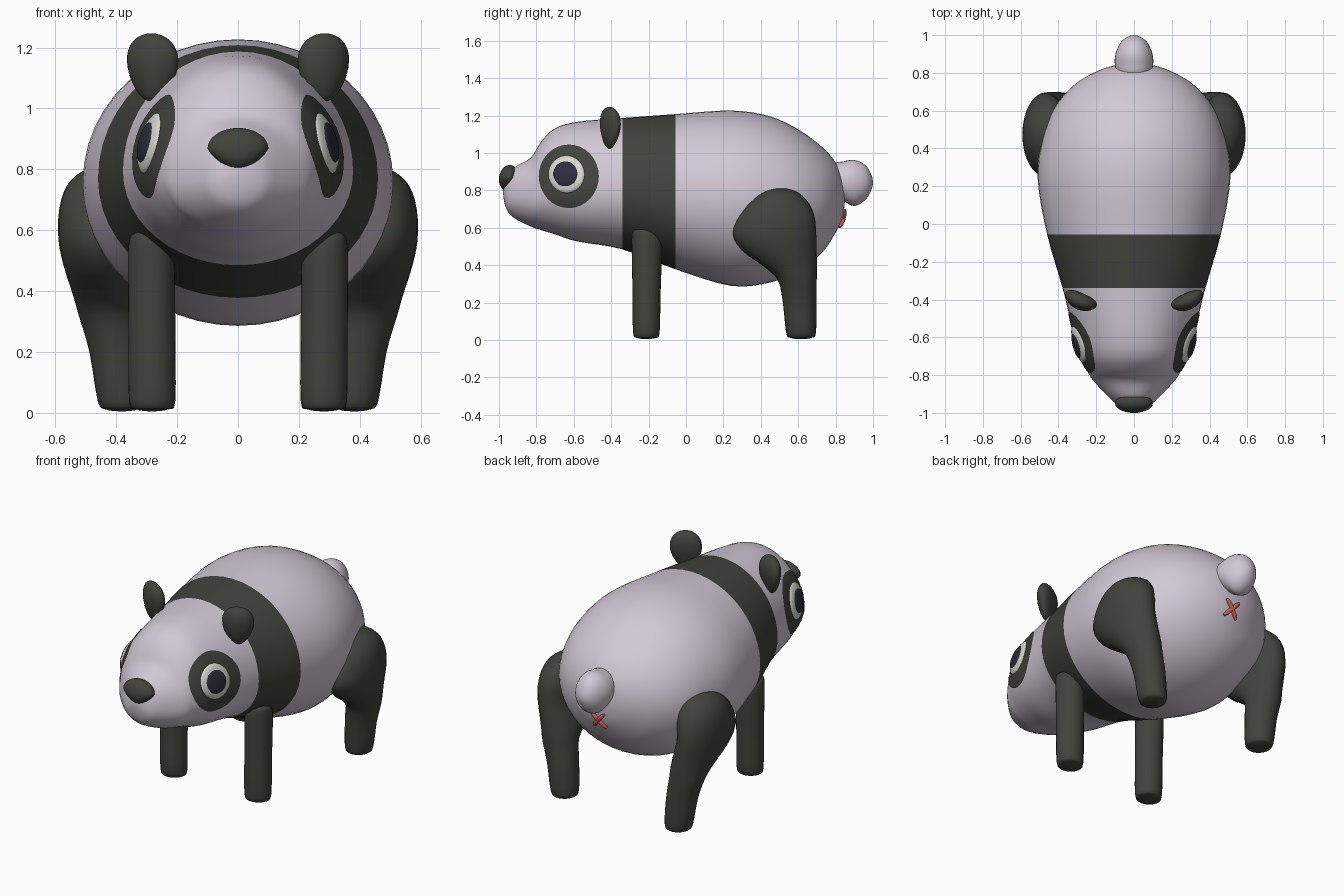
import bpy, bmesh, math
from mathutils import Vector
from mathutils.bvhtree import BVHTree

if "Cube" in bpy.data.objects:
    bpy.data.objects.remove(bpy.data.objects["Cube"])


def material(name, r, g, b):
    m = bpy.data.materials.new(name)
    m.diffuse_color = (r, g, b, 1)
    m.use_nodes = True
    m.node_tree.nodes["Principled BSDF"].inputs["Base Color"].default_value = m.diffuse_color
    return m


PALE = material("pale_lilac", 0.64, 0.58, 0.67)
DARK = material("charcoal", 0.055, 0.056, 0.047)
WHITE = material("eye_white", 0.70, 0.70, 0.64)
NAVY = material("pupil_navy", 0.026, 0.026, 0.048)
RED = material("red", 0.60, 0.12, 0.10)


def finish(name, bm, *mats, recalc=True):
    if recalc:
        bmesh.ops.recalc_face_normals(bm, faces=bm.faces)
    for f in bm.faces:
        f.smooth = True
    me = bpy.data.meshes.new(name)
    bm.to_mesh(me)
    bm.free()
    for m in mats:
        me.materials.append(m)
    ob = bpy.data.objects.new(name, me)
    bpy.context.collection.objects.link(ob)
    return ob


def spline(rows, steps):
    """Smooth rows (t, a0, a1, b0, b1); the ends close as rounded poles."""
    def mirror(r):
        return (r[0], r[2], r[1], r[4], r[3])
    p = [mirror(rows[1])] + rows + [mirror(rows[-2])]
    out = []
    for i in range(1, len(p) - 2):
        for k in range(steps):
            t = k / steps
            out.append([0.5 * (2 * b + (c - a) * t + (2 * a - 5 * b + 4 * c - d) * t * t
                               + (3 * b - a - 3 * c + d) * t ** 3)
                        for a, b, c, d in zip(*p[i - 1:i + 3])])
    return out + [list(rows[-1])]


def loft(rows, axis, seg=32, steps=4, bias=lambda t: 0.5):
    """Oval rings along y (spans x, z) or along z (spans x, y)."""
    bm = bmesh.new()
    place = (lambda t, a, b: (a, t, b)) if axis == "y" else (lambda t, a, b: (a, b, t))
    rings = []
    for t, a0, a1, b0, b1 in spline(rows, steps):
        am, bmid = (a0 + a1) / 2, b0 + (b1 - b0) * bias(t)
        if abs(a1 - a0) < 1e-6:
            rings.append([bm.verts.new(place(t, am, bmid))])
            continue
        ring = []
        for i in range(seg):
            c, s = math.cos(math.tau * i / seg), math.sin(math.tau * i / seg)
            ring.append(bm.verts.new(place(
                t, am + (a1 - a0) / 2 * c, bmid + s * (b1 - bmid if s > 0 else bmid - b0))))
        rings.append(ring)
    for r, q in zip(rings, rings[1:]):
        for i in range(seg):
            j = (i + 1) % seg
            vs = [r[i % len(r)], r[j % len(r)], q[j % len(q)], q[i % len(q)]]
            bm.faces.new(list(dict.fromkeys(vs)))
    return bm


# Body and head: y, half width, bottom, top
stations = [
    (-0.978, 0, 0.79, 0.79), (-0.96, 0.08, 0.70, 0.86), (-0.915, 0.135, 0.65, 0.925),
    (-0.83, 0.215, 0.607, 0.975), (-0.775, 0.25, 0.588, 1.06), (-0.70, 0.287, 0.565, 1.132),
    (-0.58, 0.32, 0.527, 1.167), (-0.34, 0.378, 0.485, 1.187), (-0.055, 0.46, 0.378, 1.208),
    (0.24, 0.51, 0.29, 1.227), (0.45, 0.485, 0.308, 1.196), (0.61, 0.425, 0.372, 1.12),
    (0.73, 0.325, 0.47, 1.03), (0.80, 0.215, 0.575, 0.95), (0.838, 0.11, 0.66, 0.87),
    (0.85, 0, 0.77, 0.77)]
body = loft([(y, -w, w, b, t) for y, w, b, t in stations], "y", 48, 4,
            lambda y: 0.41 + 0.09 * min(1, max(0, (y + 0.6) / 0.8)))
bmesh.ops.recalc_face_normals(body, faces=body.faces)
skin = BVHTree.FromBMesh(body)
for f in body.faces:  # dark band around the shoulders
    f.material_index = int(-0.34 < f.calc_center_median().y < -0.055)
finish("body", body, PALE, DARK)


# Eye plates laid onto the head
def eye_plate(name, side, y, z, ry, rz, lift, dome, mat):
    bm = bmesh.new()
    rings, seg, n = [], 32, 6

    def on_skin(a, r):
        hit, nor, _, _ = skin.ray_cast(
            Vector((side * 2, y + ry * r * math.cos(a), z + rz * r * math.sin(a))),
            Vector((-side, 0, 0)))
        return bm.verts.new(hit + nor * (lift + dome * math.sqrt(1 - r * r)))
    rings.append([on_skin(0, 0)] * seg)
    for k in range(1, n + 1):
        r = math.sin(k / n * math.pi / 2)
        rings.append([on_skin(math.tau * i / seg, r) for i in range(seg)])
    for r, q in zip(rings, rings[1:]):
        for i in range(seg):
            j = (i + 1) % seg
            bm.faces.new(list(dict.fromkeys([r[i], q[i], q[j], r[j]])))
    bm.normal_update()
    for f in bm.faces:
        if f.normal.x * side < 0:
            f.normal_flip()
    finish(name, bm, mat, recalc=False)


def blob(name, centre, radii, mat, shape=None, turn=0):
    """Ellipsoid, optionally reshaped by a rule and turned about z."""
    bm = bmesh.new()
    bmesh.ops.create_uvsphere(bm, u_segments=28, v_segments=18, radius=1)
    for v in bm.verts:
        if shape:
            v.co = shape(v.co.copy())
        v.co = Vector([a * b for a, b in zip(v.co, radii)])
    ob = finish(name, bm, mat)
    ob.location = centre
    ob.rotation_euler.z = turn


def ear_shape(p):  # narrow at the root, hollowed in front
    k = 0.88 + 0.2 * p.z
    return Vector((p.x * k, p.y * k + 0.25 * p.x * p.x - 0.1, p.z))


def nose_shape(p):  # tapers down, leans back at the top
    k = 1.0 if p.z > 0 else 1 + 0.35 * p.z
    return Vector((p.x * k, p.y + 0.15 * p.z, p.z))


for side, word in ((-1, "left"), (1, "right")):
    eye_plate(word + "_eye_patch", side, -0.625, 0.875, 0.16, 0.168, 0.004, 0, DARK)
    eye_plate(word + "_eye_white", side, -0.637, 0.885, 0.095, 0.098, 0.005, 0.016, WHITE)
    eye_plate(word + "_pupil", side, -0.64, 0.885, 0.064, 0.064, 0.0165, 0.009, NAVY)
    blob(word + "_ear", (side * 0.283, -0.405, 1.135), (0.1, 0.05, 0.112), DARK,
         ear_shape, side * 0.42)

    # Front leg: z, x centre, x radius, y centre, y radius
    front = [(0.005, 0.282, 0, -0.212, 0), (0.012, 0.282, 0.055, -0.212, 0.05),
             (0.04, 0.282, 0.076, -0.212, 0.071), (0.25, 0.283, 0.077, -0.211, 0.075),
             (0.48, 0.285, 0.077, -0.209, 0.081), (0.55, 0.29, 0.07, -0.213, 0.077),
             (0.585, 0.298, 0.05, -0.228, 0.05), (0.598, 0.30, 0, -0.235, 0)]
    # Rear leg with the broad thigh
    rear = [(0.005, 0.382, 0, 0.615, 0), (0.012, 0.382, 0.055, 0.615, 0.058),
            (0.04, 0.383, 0.078, 0.615, 0.08), (0.2, 0.40, 0.088, 0.608, 0.09),
            (0.32, 0.425, 0.098, 0.595, 0.104), (0.39, 0.435, 0.108, 0.56, 0.14),
            (0.48, 0.452, 0.12, 0.498, 0.20), (0.57, 0.468, 0.122, 0.473, 0.223),
            (0.67, 0.465, 0.122, 0.483, 0.202), (0.75, 0.45, 0.11, 0.492, 0.152),
            (0.80, 0.425, 0.075, 0.492, 0.085), (0.82, 0.41, 0, 0.492, 0)]
    for name, rows in (("front_leg", front), ("rear_leg", rear)):
        bm = loft([(z, side * x - rx, side * x + rx, y - ry, y + ry)
                   for z, x, rx, y, ry in rows], "z", 28, 3)
        finish(word + "_" + name, bm, DARK)

blob("nose", (0, -0.95, 0.868), (0.1, 0.05, 0.068), DARK, nose_shape)

# Tail: rounded stub
tail = [(0.78, 0, 0, 0.86, 0.86), (0.79, -0.08, 0.08, 0.77, 0.94),
        (0.84, -0.101, 0.101, 0.745, 0.955), (0.90, -0.098, 0.098, 0.716, 0.963),
        (0.96, -0.072, 0.072, 0.75, 0.935), (0.99, -0.036, 0.036, 0.80, 0.885),
        (1.0, 0, 0, 0.84, 0.84)]
finish("tail", loft(tail, "y", 28, 3), PALE)

# Red cross below the tail, following the skin
for side, word in ((-1, "left"), (1, "right")):
    cu = bpy.data.curves.new("cross_bar_" + word, "CURVE")
    cu.dimensions = "3D"
    cu.bevel_depth = 0.012
    cu.bevel_resolution = 3
    cu.use_fill_caps = True
    sp = cu.splines.new("POLY")
    sp.points.add(6)
    for i, pt in enumerate(sp.points):
        k = i / 3 - 1
        hit, nor, _, _ = skin.ray_cast(Vector((side * 0.042 * k, 2, 0.652 + 0.045 * k)),
                                       Vector((0, -1, 0)))
        pt.co = (*(hit + nor * 0.006), 1)
        pt.radius = 0.6 if i in (0, 6) else 1
    cu.materials.append(RED)
    bpy.context.collection.objects.link(bpy.data.objects.new("cross_bar_" + word, cu))
